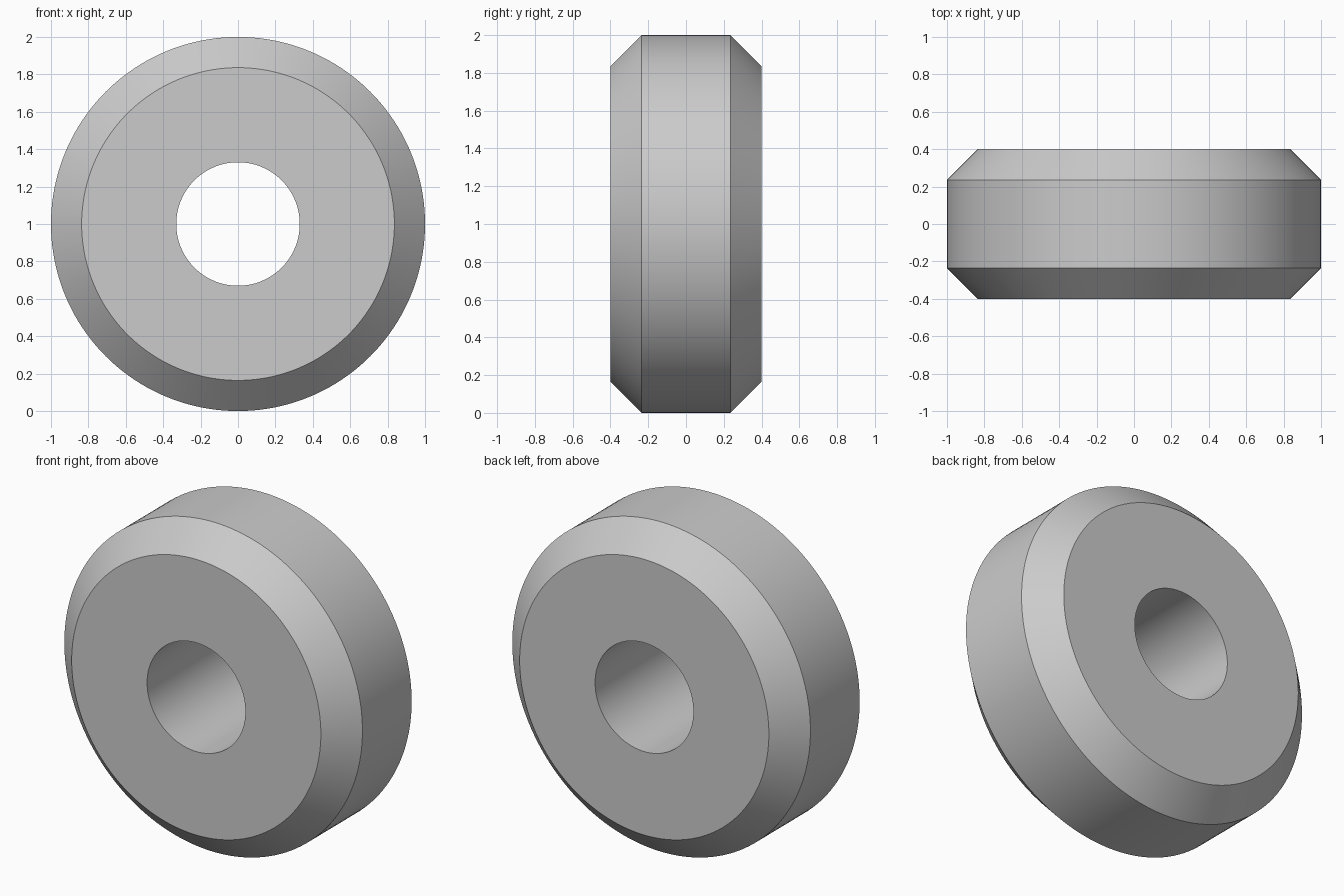
import bpy
import bmesh
from math import cos, sin, tau, radians

cube = bpy.data.objects.get("Cube")
if cube:
    bpy.data.objects.remove(cube, do_unlink=True)

RADIUS = 1.0
BORE = 0.33
HALF_WIDTH = 0.4
CHAMFER = 0.164
SEGMENTS = 160

# One plain grey for the whole part
grey = bpy.data.materials.new("light_grey")
grey.use_nodes = True
colour = (0.6, 0.6, 0.6, 1)
grey.diffuse_color = colour
grey.node_tree.nodes["Principled BSDF"].inputs["Base Color"].default_value = colour

# Closed cross-section (radius, y): bore, front face, chamfer, tread, chamfer, back face
half = [(BORE, HALF_WIDTH), (RADIUS - CHAMFER, HALF_WIDTH), (RADIUS, HALF_WIDTH - CHAMFER)]
profile = [(r, -y) for r, y in half] + half[::-1]

# Revolve the cross-section around the y axis
bm = bmesh.new()
rings = []
for i in range(SEGMENTS):
    a = tau * i / SEGMENTS
    rings.append([bm.verts.new((r * cos(a), y, r * sin(a))) for r, y in profile])
for i, ring in enumerate(rings):
    following = rings[(i + 1) % SEGMENTS]
    for j in range(len(profile)):
        k = (j + 1) % len(profile)
        bm.faces.new((ring[j], ring[k], following[k], following[j]))
bmesh.ops.recalc_face_normals(bm, faces=bm.faces)

mesh = bpy.data.meshes.new("chamfered_wheel")
bm.to_mesh(mesh)
bm.free()
mesh.materials.append(grey)

wheel = bpy.data.objects.new("chamfered_wheel", mesh)
wheel.location.z = RADIUS
bpy.context.collection.objects.link(wheel)

# Smooth round surfaces, crisp edges at the chamfers and bore
bpy.ops.object.select_all(action="DESELECT")
wheel.select_set(True)
bpy.context.view_layer.objects.active = wheel
bpy.ops.object.shade_smooth_by_angle(angle=radians(30))
